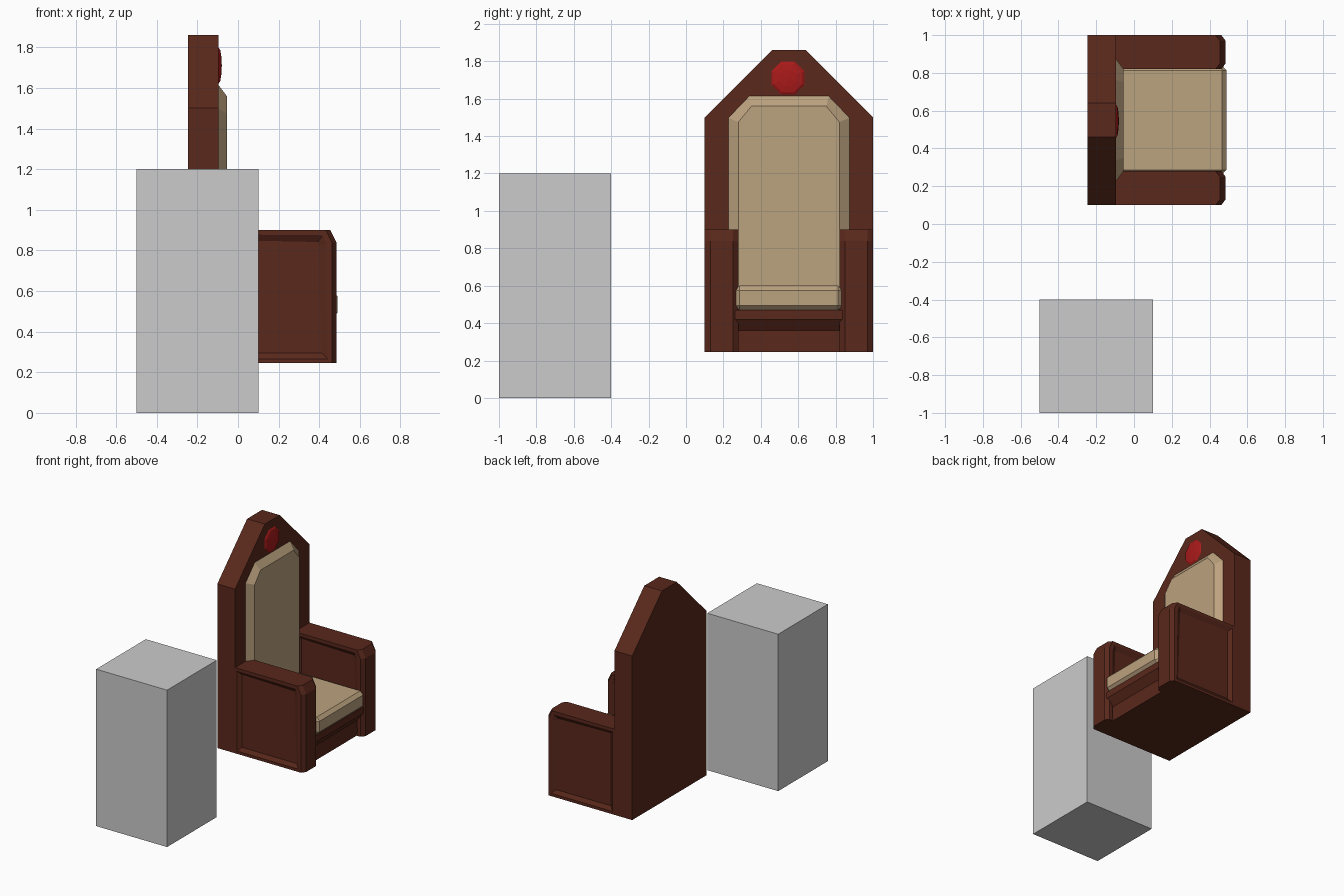
import bpy, bmesh
from mathutils import Matrix, Vector

if "Cube" in bpy.data.objects:
    bpy.data.objects.remove(bpy.data.objects["Cube"])


def material(name, color):
    m = bpy.data.materials.new(name)
    m.diffuse_color = (*color, 1)
    m.use_nodes = True
    m.node_tree.nodes["Principled BSDF"].inputs["Base Color"].default_value = m.diffuse_color
    return m


wood = material("dark_wood", (0.1, 0.021, 0.011))
cloth = material("tan_cloth", (0.5, 0.36, 0.21))
red = material("red_gem", (0.4, 0.01, 0.01))


def finish(name, bm, mat=None):
    bmesh.ops.recalc_face_normals(bm, faces=bm.faces)
    me = bpy.data.meshes.new(name)
    bm.to_mesh(me)
    bm.free()
    ob = bpy.data.objects.new(name, me)
    bpy.context.collection.objects.link(ob)
    if mat:
        me.materials.append(mat)
    return ob


def loft(rings):
    """Closed solid through matching rings; returns bmesh and its end caps."""
    bm = bmesh.new()
    loops = [[bm.verts.new(p) for p in r] for r in rings]
    n = len(loops[0])
    for a, b in zip(loops, loops[1:]):
        for i in range(n):
            j = (i + 1) % n
            bm.faces.new((a[i], a[j], b[j], b[i]))
    caps = [bm.faces.new(loops[0]), bm.faces.new(loops[-1])]
    bmesh.ops.recalc_face_normals(bm, faces=bm.faces)
    return bm, caps


def box(name, lo, hi, mat=None, bevel=0):
    lo, hi = Vector(lo), Vector(hi)
    bm = bmesh.new()
    bmesh.ops.create_cube(bm, size=1, matrix=Matrix.Translation((lo + hi) / 2)
                          @ Matrix.Diagonal((*(hi - lo), 1)))
    if bevel:
        bmesh.ops.bevel(bm, geom=bm.edges[:], offset=bevel, segments=1, affect='EDGES')
    return finish(name, bm, mat)


CY = 0.55  # throne centre line


def gable(x, half, bottom, shoulder, top, half_top):
    pts = [(-half, bottom), (half, bottom), (half, shoulder),
           (half_top, top), (-half_top, top), (-half, shoulder)]
    return [(x, CY + y, z) for y, z in pts]


# Plain block beside the throne
box("pedestal_block", (-0.5, -1, 0), (0.1, -0.4, 1.2))

# Tall gabled back and its padded panel
back = [gable(x, 0.45, 0.245, 1.5, 1.86, 0.09) for x in (-0.245, -0.095)]
finish("throne_back", loft(back)[0], wood)
pad = [gable(-0.1, 0.33, 0.48, 1.5, 1.62, 0.215),
       gable(-0.055, 0.27, 0.5, 1.475, 1.56, 0.2)]
finish("back_cushion", loft(pad)[0], cloth)


# Arms with chamfered fronts and recessed side panels
def arm_ring(y, front):
    pts = [(-0.1, 0.245), (front, 0.245), (front, 0.84), (front - 0.03, 0.9), (-0.1, 0.9)]
    return [(x, y, z) for x, z in pts]


for side, y in (("left", 0.1), ("right", 0.82)):
    bm, caps = loft([arm_ring(y, 0.462), arm_ring(y + 0.03, 0.485),
                     arm_ring(y + 0.15, 0.485), arm_ring(y + 0.18, 0.462)])
    bmesh.ops.inset_individual(bm, faces=caps, thickness=0.03)
    bmesh.ops.inset_individual(bm, faces=caps, thickness=0.04, depth=-0.02)
    finish(side + "_arm", bm, wood)

# Seat base with recessed front under a rim
profile = [(-0.1, 0.245), (0.43, 0.245), (0.43, 0.36), (0.475, 0.42), (0.475, 0.47), (-0.1, 0.47)]
finish("seat_base", loft([[(x, y, z) for x, z in profile] for y in (0.25, 0.85)])[0], wood)

# Seat cushion
box("seat_cushion", (-0.09, 0.262, 0.468), (0.49, 0.838, 0.6), cloth, 0.025)

# Flattened gem near the top of the back
bm = bmesh.new()
bmesh.ops.create_uvsphere(bm, u_segments=8, v_segments=6, radius=0.095)
bmesh.ops.rotate(bm, verts=bm.verts, matrix=Matrix.Rotation(0.3927, 3, 'Z'))
bmesh.ops.rotate(bm, verts=bm.verts, matrix=Matrix.Rotation(1.5708, 3, 'Y'))
bmesh.ops.scale(bm, verts=bm.verts, vec=(0.16, 1, 1))
bmesh.ops.translate(bm, verts=bm.verts, vec=(-0.095, 0.545, 1.71))
finish("gem", bm, red)
